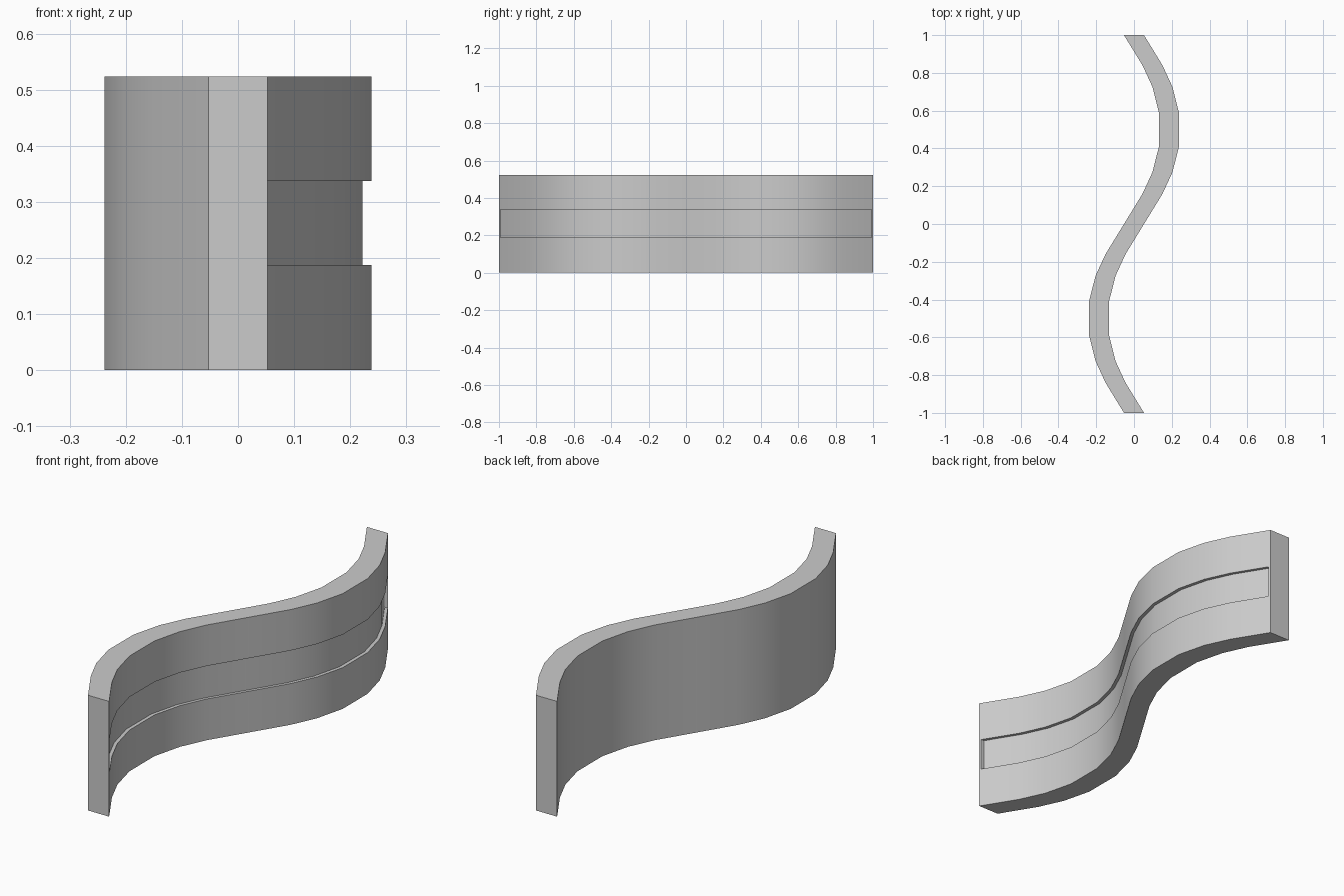
import bpy
import bmesh
from mathutils import Vector

if "Cube" in bpy.data.objects:
    bpy.data.objects.remove(bpy.data.objects["Cube"], do_unlink=True)

HEIGHT = 0.523
HALF_THICK = 0.053
GROOVE_LOW, GROOVE_HIGH = 0.187, 0.337
GROOVE_DEPTH = 0.016
END_MARGIN = 0.008

grey = bpy.data.materials.new("light grey")
grey.use_nodes = True
grey.diffuse_color = (0.6, 0.6, 0.6, 1)
grey.node_tree.nodes["Principled BSDF"].inputs["Base Color"].default_value = (0.6, 0.6, 0.6, 1)

# S-shaped centre line: one bow, then the same bow turned half a revolution
half_bow = [(0, 0), (0.098, 0.16), (0.151, 0.275), (0.185, 0.41)]
bow = half_bow + [(x, 1 - y) for x, y in reversed(half_bow)]
path = [(-x, -y) for x, y in reversed(bow)] + bow[1:]

# Extra stations close to each end, where the groove stops
first, second = Vector(path[0]), Vector(path[1])
stop = first.lerp(second, END_MARGIN / (second.y - first.y))
path = [path[0], (stop.x, stop.y)] + path[1:-1] + [(-stop.x, -stop.y), path[-1]]

# Wall: cross-sections joined along the path, with a banded right-hand face
bm = bmesh.new()
levels = [0, GROOVE_LOW, GROOVE_HIGH, HEIGHT]
rings = []
for x, y in path:
    ring = [bm.verts.new((x + HALF_THICK, y, z)) for z in levels]
    ring += [bm.verts.new((x - HALF_THICK, y, z)) for z in (HEIGHT, 0)]
    rings.append(ring)

band = []
for i, (a, b) in enumerate(zip(rings, rings[1:])):
    for k in range(len(a)):
        n = (k + 1) % len(a)
        face = bm.faces.new((a[k], b[k], b[n], a[n]))
        if k == 1 and 0 < i < len(rings) - 2:
            band.append(face)
bm.faces.new(rings[0])
bm.faces.new(reversed(rings[-1]))

# Groove: push the middle band into the wall
result = bmesh.ops.extrude_face_region(bm, geom=band)
floor = [v for v in result["geom"] if isinstance(v, bmesh.types.BMVert)]
bmesh.ops.translate(bm, verts=floor, vec=(-GROOVE_DEPTH, 0, 0))
bmesh.ops.delete(bm, geom=[f for f in band if f.is_valid], context="FACES_ONLY")
bmesh.ops.recalc_face_normals(bm, faces=bm.faces)

mesh = bpy.data.meshes.new("curved_wall")
bm.to_mesh(mesh)
bm.free()
mesh.materials.append(grey)
wall = bpy.data.objects.new("curved_wall", mesh)
bpy.context.collection.objects.link(wall)

# Smooth bends with crisp edges
bpy.ops.object.select_all(action="DESELECT")
wall.select_set(True)
bpy.context.view_layer.objects.active = wall
bpy.ops.object.shade_smooth_by_angle(angle=0.6)
